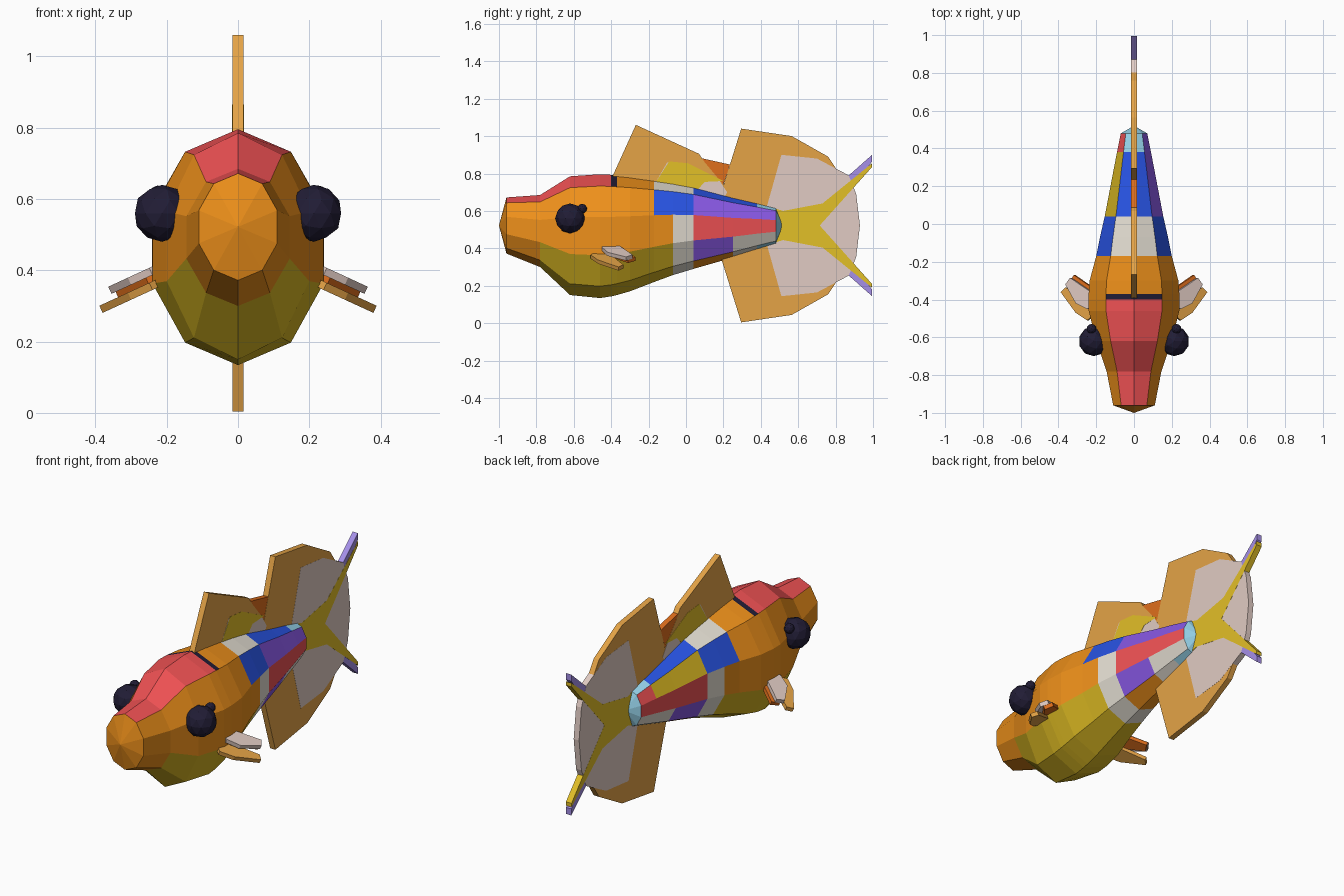
import bpy, bmesh, math

if "Cube" in bpy.data.objects:
    bpy.data.objects.remove(bpy.data.objects["Cube"])


def material(name, rgb):
    m = bpy.data.materials.new(name)
    m.diffuse_color = [(c / 255) ** 2.2 for c in rgb] + [1]
    m.use_nodes = True
    m.node_tree.nodes["Principled BSDF"].inputs["Base Color"].default_value = m.diffuse_color
    return m


MATS = {k: material(n, c) for k, n, c in [
    ("O", "orange", (236, 142, 32)), ("R", "red", (238, 82, 84)),
    ("K", "black", (38, 34, 56)), ("Y", "yellow", (212, 178, 38)),
    ("W", "white", (226, 220, 208)), ("B", "blue", (44, 84, 226)),
    ("P", "purple", (134, 88, 226)), ("C", "light_blue", (150, 212, 236)),
    ("F", "fin_orange", (228, 162, 72)), ("D", "dark_orange", (222, 110, 34)),
    ("K2", "fin_pink", (224, 202, 194)), ("L", "lilac", (164, 142, 232)),
    ("G", "gold", (226, 190, 44))]}


def make_object(name, bm, keys):
    bmesh.ops.recalc_face_normals(bm, faces=bm.faces)
    me = bpy.data.meshes.new(name)
    bm.to_mesh(me)
    bm.free()
    for k in keys:
        me.materials.append(MATS[k])
    ob = bpy.data.objects.new(name, me)
    bpy.context.collection.objects.link(ob)
    return ob


# Body: ten-sided rings (y, top z, bottom z, half width)
RINGS = [(-.96, .672, .372, .11), (-.78, .685, .30, .145), (-.62, .785, .15, .20),
         (-.46, .796, .134, .24), (-.40, .793, .143, .242), (-.37, .79, .15, .24),
         (-.30, .783, .17, .235), (-.17, .765, .22, .20), (-.07, .75, .257, .18),
         (.04, .73, .29, .155), (.25, .675, .35, .115), (.38, .645, .39, .09),
         (.48, .62, .42, .07)]
# Patch colours per strip from back ridge to belly, nose to tail
RIGHT = ["RRRRKOOWWBBC", "OOOOOOOBBPPP", "OOOOOOOOWRRR", "OYYYYYYYWPWW", "OYYYYYYYWOWC"]
LEFT = ["RRRRKOOWWBBC", "OOOOOOOBBYYR", "OOOOOOOOWRRR", "OYYYYYYYWPWW", "OYYYYYYYWOWC"]
keys = list("ORKYWBPC")
bm = bmesh.new()
loops = []
for y, top, bot, hw in RINGS:
    zc, rz, rx = (top + bot) / 2, (top - bot) / 2, hw / math.sin(math.radians(72))
    loops.append([bm.verts.new((rx * math.sin(i * math.pi / 5), y,
                                zc + rz * math.cos(i * math.pi / 5))) for i in range(10)])
for s in range(len(loops) - 1):
    for i in range(10):
        j = (i + 1) % 10
        f = bm.faces.new((loops[s][i], loops[s][j], loops[s + 1][j], loops[s + 1][i]))
        f.material_index = keys.index(RIGHT[i][s] if i < 5 else LEFT[9 - i][s])
# Nose and tail tips
for ring, y, col in ((loops[0], -1.0, "O"), (loops[-1], .52, "C")):
    tip = bm.verts.new((0, y, .522))
    for i in range(10):
        f = bm.faces.new((ring[i], ring[(i + 1) % 10], tip))
        f.material_index = keys.index(col)
make_object("body", bm, keys)


# Flat plate: outline extruded along an offset vector
def plate(name, pts, offset, key):
    bm = bmesh.new()
    face = bm.faces.new([bm.verts.new(p) for p in pts])
    ext = bmesh.ops.extrude_face_region(bm, geom=[face])
    verts = [g for g in ext["geom"] if isinstance(g, bmesh.types.BMVert)]
    bmesh.ops.translate(bm, verts=verts, vec=offset)
    return make_object(name, bm, [key])


def upright_fin(name, yz, half, key):
    plate(name, [(-half, y, z) for y, z in yz], (2 * half, 0, 0), key)


def mirrored(half, z0=.522):
    return half + [(y, 2 * z0 - z) for y, z in reversed(half) if abs(z - z0) > .001]


# Dorsal fin layers
upright_fin("dorsal_fin", [(-.4, .77), (-.268, 1.06), (.07, .905), (.1, .86), (.2, .74),
                           (.2, .66), (-.3, .74)], .0155, "F")
upright_fin("dorsal_fin_rear", [(-.05, .72), (.02, .86), (.09, .88), (.235, .848),
                                (.2, .74), (.2, .66)], .015, "D")
upright_fin("dorsal_fin_pale", [(-.17, .74), (-.1, .86), (.0, .845), (.17, .775),
                                (.22, .70), (.2, .66)], .016, "K2")
upright_fin("dorsal_fin_gold", [(-.17, .74), (-.09, .865), (.01, .855), (.2, .76),
                                (.1, .755), (.05, .70)], .0165, "G")

# Tail fin layers, mirrored above and below the centre line
upright_fin("tail_fin", mirrored([(.17, .64), (.295, 1.04), (.565, 1.0), (.76, .89),
                                  (.82, .80), (.82, .60)]) + [(.3, .522)], .0155, "F")
upright_fin("tail_fin_pale", mirrored([(.42, .58), (.51, .90), (.70, .88), (.87, .79),
                                       (.91, .69), (.93, .522)]), .016, "K2")
upright_fin("tail_fork_lilac", mirrored([(.45, .56), (.70, .635), (.865, .785), (.995, .90),
                                         (.995, .865), (.74, .522)]), .0155, "L")
upright_fin("tail_fork_gold", mirrored([(.45, .62), (.52, .60), (.73, .64), (.995, .855),
                                        (.995, .835), (.715, .522)]), .0165, "G")

# Side fins: drooping plates on both sides
FINS = [("side_fin_front", [(.18, -.46), (.24, -.51), (.30, -.47), (.38, -.36),
                            (.355, -.335), (.19, -.43)], .345, "F"),
        ("side_fin_middle", [(.18, -.42), (.25, -.42), (.335, -.31), (.31, -.27),
                             (.18, -.36)], .365, "D"),
        ("side_fin_rear", [(.18, -.43), (.24, -.45), (.30, -.42), (.355, -.32),
                           (.33, -.285), (.19, -.38)], .387, "K2")]
for name, xy, z0, key in FINS:
    for side, s in (("right", 1), ("left", -1)):
        plate(f"{name}_{side}", [(s * x, y, z0 - .46 * (x - .24)) for x, y in xy],
              (s * .009, 0, .02), key)

# Eyes with a small rear bump
for side, s in (("right", 1), ("left", -1)):
    for name, loc, r in (("eye", (.213, -.62, .56), .08), ("eye_bump", (.225, -.555, .612), .026)):
        bm = bmesh.new()
        bmesh.ops.create_icosphere(bm, subdivisions=2, radius=r)
        bmesh.ops.translate(bm, verts=bm.verts, vec=(s * loc[0], loc[1], loc[2]))
        make_object(f"{name}_{side}", bm, ["K"])
